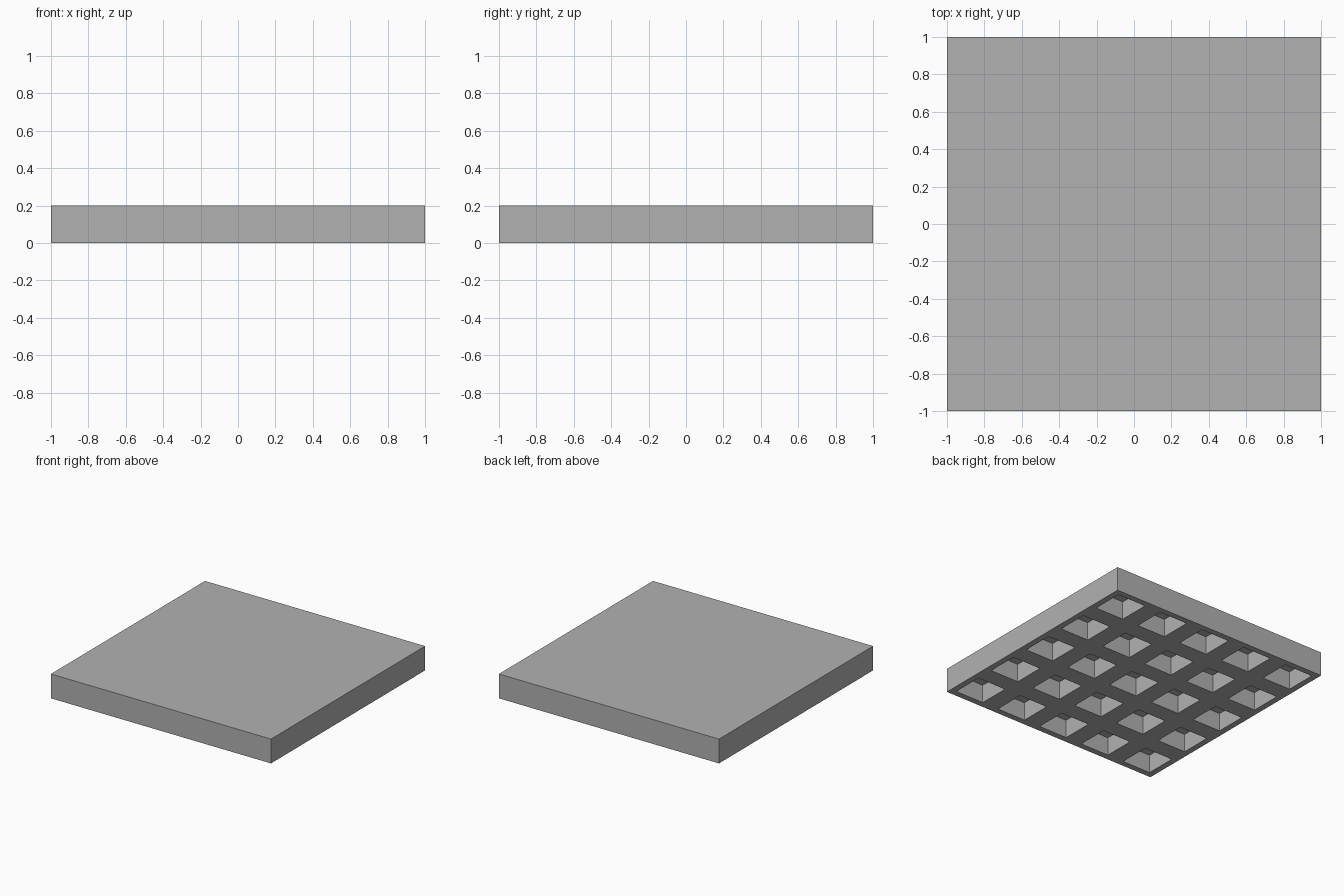
import bpy
import bmesh
from mathutils import Matrix, Vector

SIZE, HEIGHT = 2.0, 0.2
COUNT, POCKET, RIB, DEPTH = 5, 0.26, 0.15, 0.15

cube = bpy.data.objects.get("Cube")
if cube:
    bpy.data.objects.remove(cube, do_unlink=True)

# Plain grey material
grey = bpy.data.materials.new("mid_grey")
grey.use_nodes = True
colour = (0.445, 0.445, 0.445, 1.0)
grey.diffuse_color = colour
for node in grey.node_tree.nodes:
    if node.type == 'BSDF_PRINCIPLED':
        node.inputs["Base Color"].default_value = colour

# Solid slab
bm = bmesh.new()
bmesh.ops.create_cube(bm, size=1.0, matrix=Matrix.Translation((0, 0, HEIGHT / 2))
                      @ Matrix.Diagonal((SIZE, SIZE, HEIGHT, 1)))

# Cut lines along both sides of every row of pockets
centres = [(i - (COUNT - 1) / 2) * (POCKET + RIB) for i in range(COUNT)]
for axis in (Vector((1, 0, 0)), Vector((0, 1, 0))):
    for c in centres:
        for side in (-1, 1):
            bmesh.ops.bisect_plane(bm, geom=bm.verts[:] + bm.edges[:] + bm.faces[:],
                                   plane_co=axis * (c + side * POCKET / 2), plane_no=axis)


def in_pocket(value):
    return any(abs(value - c) < 0.01 for c in centres)


# Square pockets sunk into the underside
bm.normal_update()
cells = []
for f in bm.faces:
    mid = f.calc_center_median()
    if f.normal.z < -0.9 and in_pocket(mid.x) and in_pocket(mid.y):
        cells.append(f)
bmesh.ops.inset_individual(bm, faces=cells, thickness=0.0, depth=-DEPTH)

# Keep the upper surface as one clean face
bm.normal_update()
top = [f for f in bm.faces if f.normal.z > 0.9 and f.calc_center_median().z > HEIGHT - 0.01]
bmesh.ops.dissolve_faces(bm, faces=top)

mesh = bpy.data.meshes.new("ribbed_slab")
bm.to_mesh(mesh)
bm.free()
mesh.materials.append(grey)
slab = bpy.data.objects.new("ribbed_slab", mesh)
bpy.context.collection.objects.link(slab)
